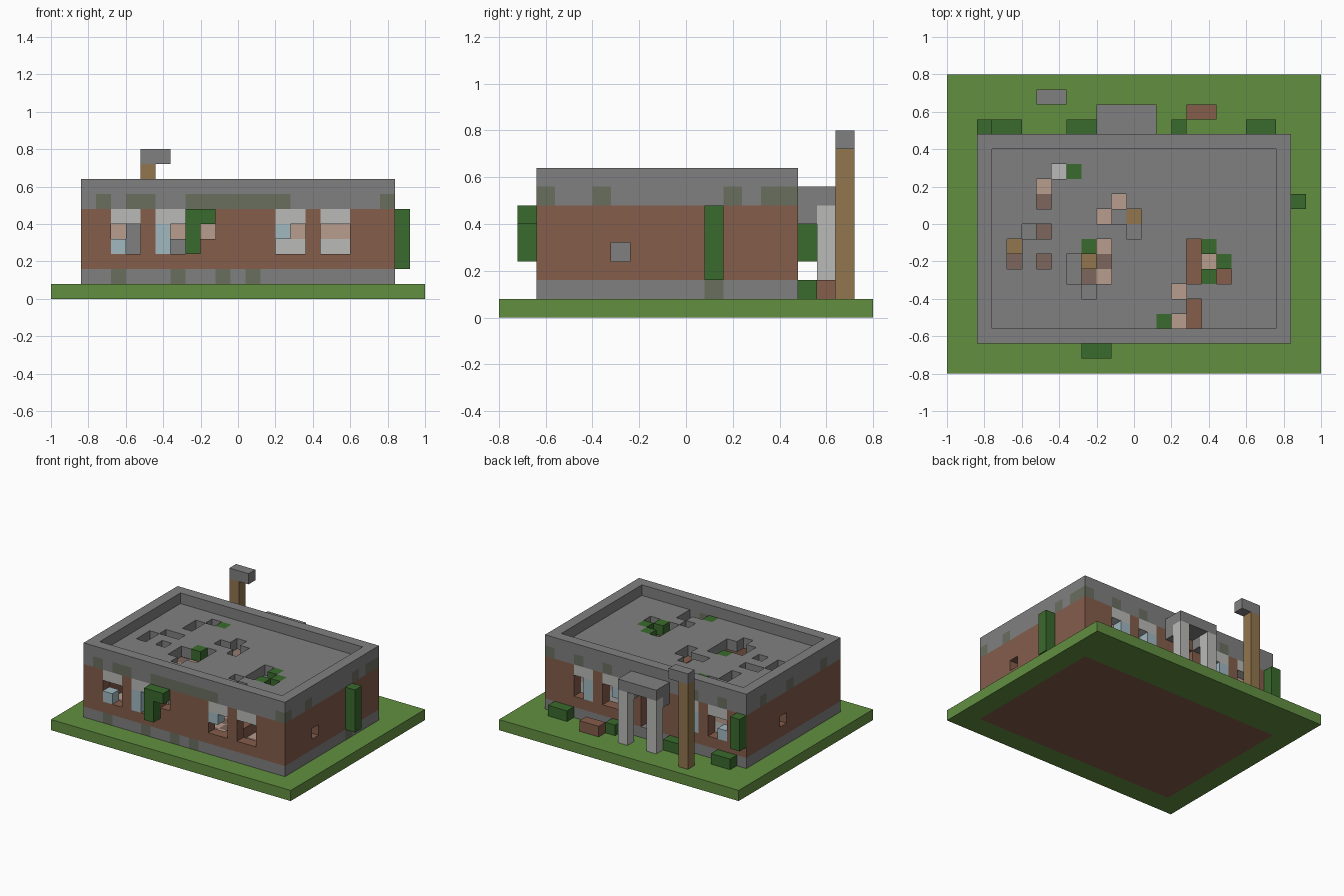
import bpy, bmesh
from mathutils import Vector

cube = bpy.data.objects.get("Cube")
if cube:
    bpy.data.objects.remove(cube)

U = 0.08                      # block size
ORIGIN = Vector((-1, -0.8, 0))

# ---- flat colours (8-bit display values, converted to linear) ----
COLOURS = {
    "grass": (98, 143, 64), "stone": (128, 128, 128), "brick": (132, 93, 75),
    "pale_stone": (186, 186, 184), "glass": (160, 184, 192),
    "pale_wood": (184, 156, 141), "dark_wood": (125, 102, 93),
    "leaf": (58, 106, 45), "timber": (145, 118, 78), "moss": (105, 110, 95),
}
NAMES = list(COLOURS)


def linear(v):
    v /= 255
    return v / 12.92 if v <= 0.04045 else ((v + 0.055) / 1.055) ** 2.4


MATS = []
for name, rgb in COLOURS.items():
    m = bpy.data.materials.new(name)
    m.use_nodes = True
    col = (*[linear(c) for c in rgb], 1)
    m.diffuse_color = col
    bsdf = next(n for n in m.node_tree.nodes if n.type == 'BSDF_PRINCIPLED')
    bsdf.inputs["Base Color"].default_value = col
    MATS.append(m)

# ---- block helpers: each cell holds (part, colour) ----
cells = {}


def span(a):
    return range(*a) if isinstance(a, tuple) else (a,)


def fill(part, colour, x, y, z):
    for i in span(x):
        for j in span(y):
            for k in span(z):
                cells[i, j, k] = (part, colour)


def carve(x, y, z):
    for i in span(x):
        for j in span(y):
            for k in span(z):
                cells.pop((i, j, k), None)


X0, X1, Y0, Y1 = 2, 23, 2, 16    # house footprint


def ring(part, colour, z):
    fill(part, colour, (X0, X1), Y0, z)
    fill(part, colour, (X0, X1), Y1 - 1, z)
    fill(part, colour, X0, (Y0, Y1), z)
    fill(part, colour, X1 - 1, (Y0, Y1), z)


# ---- ground, with the brick footing under the house ----
fill("lawn", "grass", (0, 25), (0, 20), 0)
fill("footing", "brick", (X0, X1), (Y0, Y1), 0)

# ---- chequered floor, walls, roof and parapet ----
for i in range(X0 + 1, X1 - 1):
    for j in range(Y0 + 1, Y1 - 1):
        fill("floor", "dark_wood" if (i + j) % 2 else "pale_wood", i, j, 1)
ring("foundation", "stone", 1)
ring("walls", "brick", (2, 6))
fill("roof", "stone", (X0, X1), (Y0, Y1), 6)
ring("parapet", "stone", 7)

# ---- moss patches on the stone bands ----
for i in (3, 5, 6, *range(9, 16), 22):
    fill("roof", "moss", i, Y0, 6)
for j in (2, 5, 12, 14, 15):
    fill("roof", "moss", X1 - 1, j, 6)
for i in (4, 8, 11, 13):
    fill("foundation", "moss", i, Y0, 1)
fill("foundation", "moss", X1 - 1, 11, 1)
for i in (4, 7, 16, 19):
    fill("roof", "moss", i, Y1 - 1, 6)
for j in (4, 9, 13):
    fill("roof", "moss", X0, j, 6)

# ---- windows on the front and back, with pale lintels and broken panes ----
for j in (Y0, Y1 - 1):
    for i in (4, 7, 15, 18):
        carve((i, i + 2), j, (3, 5))
        fill("lintels", "pale_stone", (i, i + 2), j, 5)
    fill("panes", "glass", 4, j, 3)
    fill("panes", "glass", 7, j, (3, 5))
    fill("panes", "glass", 15, j, 4)
fill("panes", "glass", 18, Y1 - 1, (3, 5))
carve(10, Y0, 4)
# side openings and back doorway
carve(X1 - 1, 6, 3)
carve(X0, 10, 3)
carve((11, 13), Y1 - 1, (2, 5))

# ---- inner panelling along the back wall ----
for x in ((3, 11), (13, 22)):
    fill("panelling", "pale_stone", x, Y1 - 2, 3)
    fill("panelling", "pale_wood", x, Y1 - 2, 4)

# ---- holes in the roof ----
HOLES = {7: [13], 6: [12, 11, 9, 7], 5: [9], 4: [8, 7], 8: [7, 6],
         9: [7, 6, 5], 10: [10, 8, 7, 6], 11: [11, 10], 12: [10, 9],
         15: [5, 3], 16: [8, 7, 6, 4, 3], 17: [7], 18: [6]}
for i, rows in HOLES.items():
    for j in rows:
        carve(i, j, 6)

# plants growing through the roof
for i, j in ((8, 13), (9, 8), (17, 8), (18, 7), (17, 6), (14, 3)):
    fill("roof_plants", "leaf", i, j, 6)

# ---- rubble and furniture indoors ----
fill("partition", "brick", 16, (3, 9), 2)
fill("partition", "brick", 18, 6, 2)
for i, j in ((4, 8), (9, 7), (12, 10)):
    fill("stools", "timber", i, j, 2)
fill("cabinet", "pale_stone", 7, 13, (2, 4))
fill("rubble", "stone", 5, 9, (2, 5))
fill("rubble", "stone", 8, (6, 8), (2, 4))
for i, j in ((9, 5), (11, 10), (12, 9)):
    fill("rubble", "stone", i, j, 2)

# ---- back porch ----
for i in (10, 13):
    fill("porch_columns", "pale_stone", i, 17, (1, 6))
    fill("porch_canopy", "stone", i, 16, 5)
fill("porch_canopy", "stone", (10, 14), (16, 18), 6)

# ---- lamp post ----
fill("lamp_post", "timber", 6, 18, (1, 9))
fill("lamp_head", "stone", (6, 8), 18, 9)

# ---- climbing plants, bushes and loose bricks outside ----
fill("front_ivy", "leaf", (9, 11), 1, 5)
fill("front_ivy", "leaf", 9, 1, (3, 5))
fill("left_ivy", "leaf", X1, 11, (2, 6))
fill("back_ivy", "leaf", X0, Y1, (3, 6))
for x in ((3, 5), (8, 10), 15, (20, 22)):
    fill("bushes", "leaf", x, Y1, 1)
fill("brick_pile", "brick", (16, 18), 17, 1)

# ---- turn the blocks into one mesh per part, outer faces only ----
AXES = [Vector(v) for v in ((1, 0, 0), (0, 1, 0), (0, 0, 1))]
for part in sorted({p for p, c in cells.values()}):
    bm = bmesh.new()
    for cell, (p, colour) in cells.items():
        if p != part:
            continue
        centre = Vector(cell) + Vector((0.5, 0.5, 0.5))
        for a in range(3):
            for s in (-1, 1):
                n = AXES[a] * s
                if tuple(int(c) for c in Vector(cell) + n) in cells:
                    continue
                u, v = AXES[(a + 1) % 3], AXES[(a + 2) % 3] * s
                mid = centre + n / 2
                pts = [mid + (u * p + v * q) / 2
                       for p, q in ((-1, -1), (1, -1), (1, 1), (-1, 1))]
                f = bm.faces.new([bm.verts.new(ORIGIN + w * U) for w in pts])
                f.material_index = NAMES.index(colour)
    bmesh.ops.remove_doubles(bm, verts=bm.verts, dist=0.001)
    me = bpy.data.meshes.new(part)
    bm.to_mesh(me)
    bm.free()
    for m in MATS:
        me.materials.append(m)
    bpy.context.collection.objects.link(bpy.data.objects.new(part, me))
